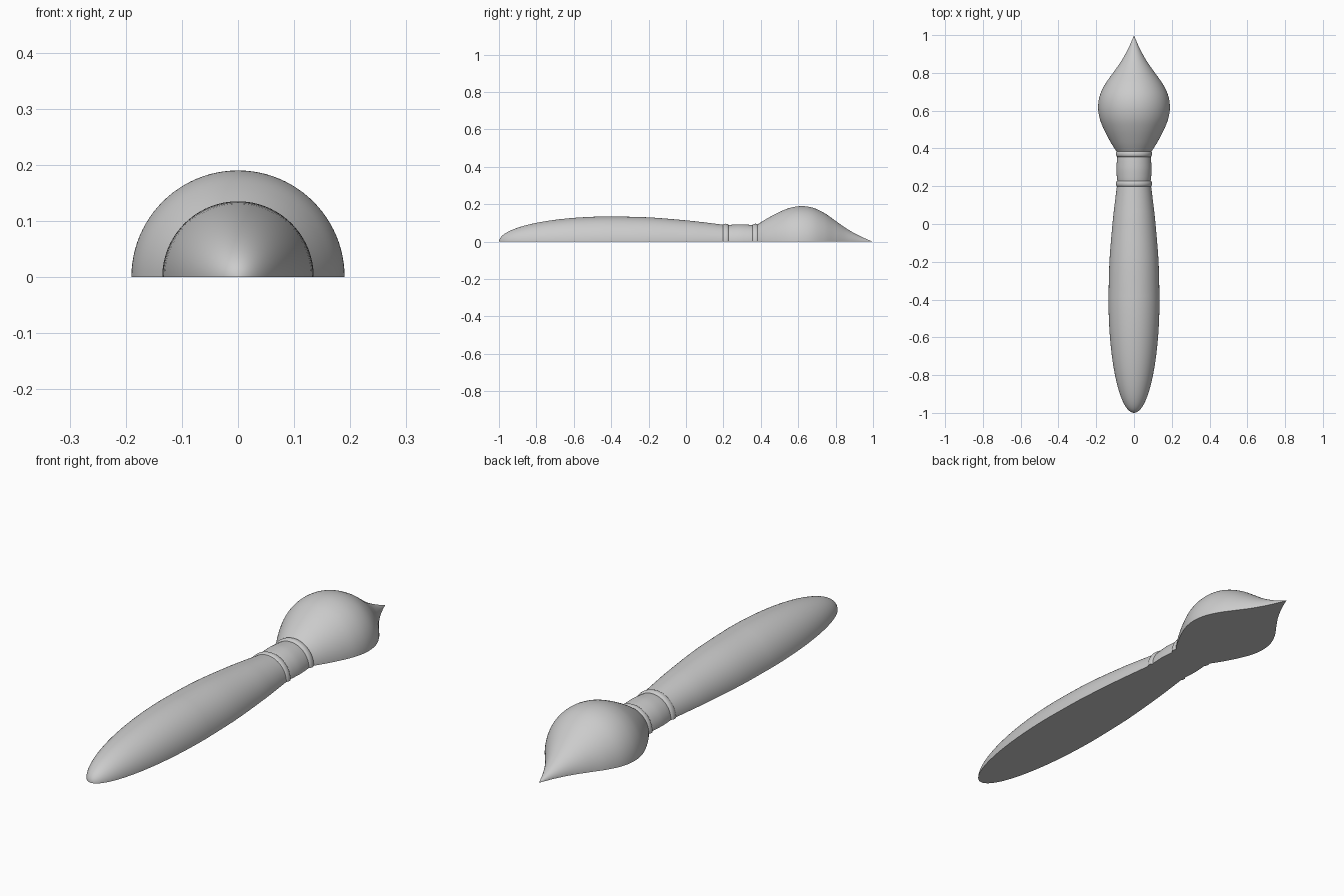
import bpy, bmesh, math

if "Cube" in bpy.data.objects:
    bpy.data.objects.remove(bpy.data.objects["Cube"])

grey = bpy.data.materials.new("plain grey")
grey.diffuse_color = (0.6, 0.6, 0.6, 1)
grey.use_nodes = True
grey.node_tree.nodes["Principled BSDF"].inputs["Base Color"].default_value = grey.diffuse_color
SEGMENTS = 48


def smooth_profile(points, steps=8):
    """Catmull-Rom curve through (y, radius) points."""
    pts = [points[0]] + points + [points[-1]]
    out = []
    for a, b, c, d in zip(pts, pts[1:], pts[2:], pts[3:]):
        for i in range(steps):
            t = i / steps
            out.append(tuple(
                0.5 * (2 * q + (r - p) * t + (2 * p - 5 * q + 4 * r - s) * t * t
                       + (3 * q - p - 3 * r + s) * t ** 3)
                for p, q, r, s in zip(a, b, c, d)))
    return out + [points[-1]]


def half_lathe(name, profile):
    """Half-round solid along y with a flat underside and end caps."""
    bm = bmesh.new()
    rows = []
    for y, r in profile:
        r = max(r, 0)
        rows.append([bm.verts.new((r * math.cos(math.pi * i / SEGMENTS), y,
                                   r * math.sin(math.pi * i / SEGMENTS)))
                     for i in range(SEGMENTS + 1)])
    for a, b in zip(rows, rows[1:]):
        for i in range(SEGMENTS):
            bm.faces.new((a[i], a[i + 1], b[i + 1], b[i]))
        bm.faces.new((a[-1], a[0], b[0], b[-1]))
    for row, (y, r) in ((rows[0], profile[0]), (rows[-1], profile[-1])):
        if r > 0.001:
            bm.faces.new(row)
    bmesh.ops.remove_doubles(bm, verts=bm.verts, dist=1e-5)
    bmesh.ops.recalc_face_normals(bm, faces=bm.faces)
    mesh = bpy.data.meshes.new(name)
    bm.to_mesh(mesh)
    bm.free()
    mesh.materials.append(grey)
    obj = bpy.data.objects.new(name, mesh)
    bpy.context.collection.objects.link(obj)
    bpy.ops.object.select_all(action='DESELECT')
    bpy.context.view_layer.objects.active = obj
    obj.select_set(True)
    bpy.ops.object.shade_smooth_by_angle(angle=math.radians(35))


# Handle: elliptical rounded end, then a gentle taper to the collar
handle = [(-0.4 - 0.6 * math.cos(t * math.pi / 48),
           0.135 * math.sin(t * math.pi / 48)) for t in range(24)]
handle += smooth_profile([(-0.4, 0.135), (-0.2, 0.13), (0.0, 0.114),
                          (0.1, 0.103), (0.205, 0.09)])
half_lathe("handle", handle)

# Metal collar, slightly bulged
half_lathe("collar", smooth_profile([(0.225, 0.088), (0.25, 0.091), (0.29, 0.093),
                                     (0.33, 0.091), (0.36, 0.088)]))

# Rounded rings at both ends of the collar
for name, y in (("lower_ring", 0.213), ("upper_ring", 0.371)):
    half_lathe(name, [(y - 0.016 * math.cos(math.pi * i / 12),
                       0.083 + 0.013 * math.sin(math.pi * i / 12) ** 0.7 if 0 < i < 12 else 0.083)
                      for i in range(13)])

# Bristle head: full belly drawn out to a point
half_lathe("bristles", smooth_profile([(0.38, 0.09), (0.43, 0.122), (0.5, 0.159),
                                       (0.56, 0.182), (0.62, 0.19), (0.68, 0.181),
                                       (0.74, 0.153), (0.8, 0.111), (0.86, 0.069),
                                       (0.92, 0.035), (0.97, 0.012), (1.0, 0.0)]))
